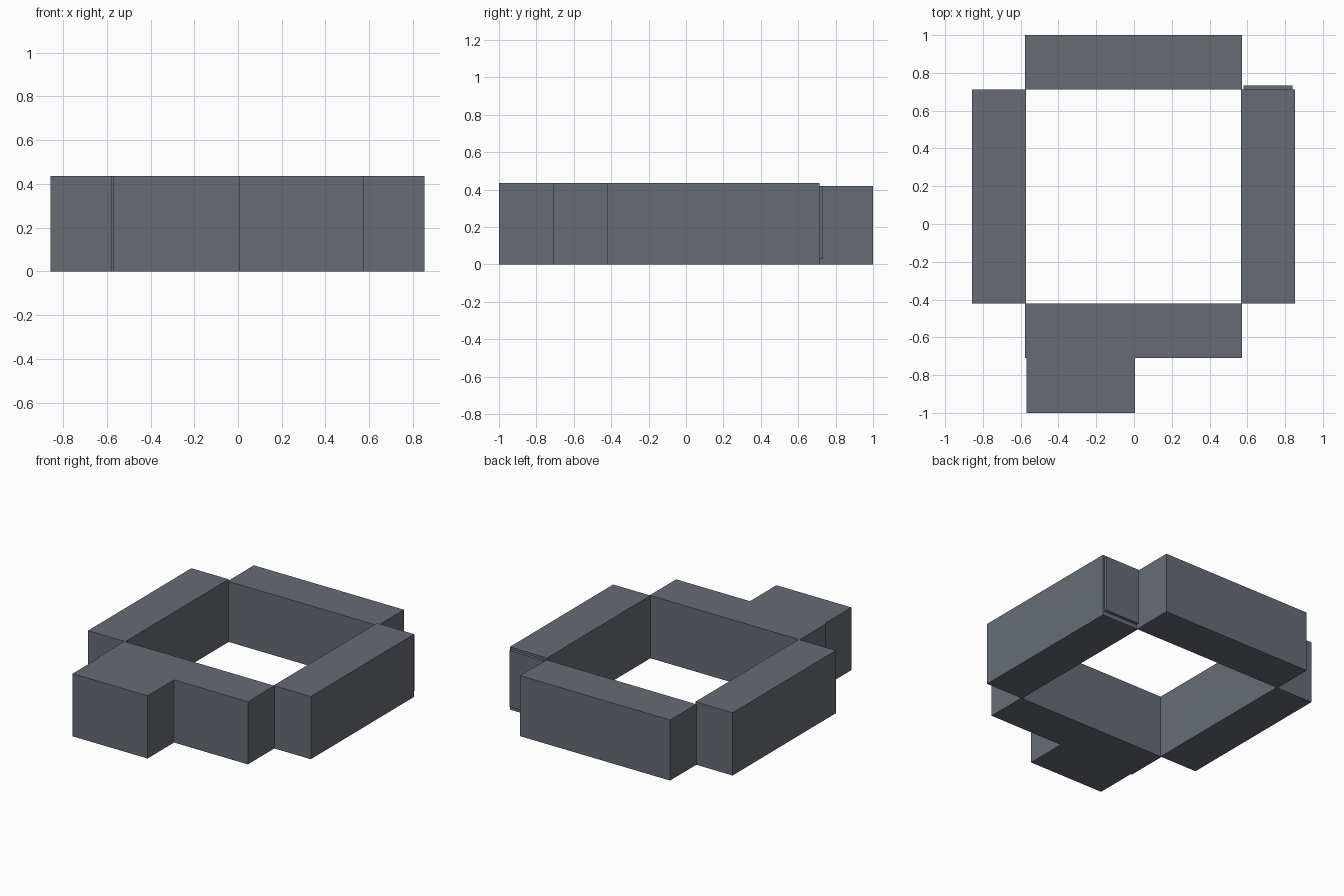
import bpy
import bmesh

cube = bpy.data.objects.get("Cube")
if cube:
    bpy.data.objects.remove(cube, do_unlink=True)

slate = bpy.data.materials.new("slate_grey")
slate.use_nodes = True
colour = (0.135, 0.15, 0.175, 1)
slate.diffuse_color = colour
slate.node_tree.nodes["Principled BSDF"].inputs["Base Color"].default_value = colour

HEIGHT = 0.435


def prism(name, outline, bottom, top):
    """Extrude a floor-plan outline between two heights."""
    bm = bmesh.new()
    base = bm.faces.new([bm.verts.new((x, y, bottom)) for x, y in outline])
    grown = bmesh.ops.extrude_face_region(bm, geom=[base], use_keep_orig=True)
    raised = [v for v in grown["geom"] if isinstance(v, bmesh.types.BMVert)]
    bmesh.ops.translate(bm, verts=raised, vec=(0, 0, top - bottom))
    bmesh.ops.recalc_face_normals(bm, faces=bm.faces[:])
    mesh = bpy.data.meshes.new(name)
    bm.to_mesh(mesh)
    bm.free()
    mesh.materials.append(slate)
    obj = bpy.data.objects.new(name, mesh)
    bpy.context.collection.objects.link(obj)
    return obj


def block(name, x0, x1, y0, y1, bottom=0, top=HEIGHT):
    return prism(name, [(x0, y0), (x1, y0), (x1, y1), (x0, y1)], bottom, top)


# Side wings
block("left_wing", 0.567, 0.853, -0.42, 0.713)
block("right_wing", -0.857, -0.571, -0.42, 0.713)

# Slightly lower back wing
block("back_wing", -0.578, 0.573, 0.713, 1.0, top=0.42)

# Front wing with its projecting entrance block
prism("front_wing", [(-0.578, -0.42), (-0.578, -0.71), (-0.569, -0.71),
                     (-0.569, -1.0), (0.006, -1.0), (0.006, -0.71),
                     (0.573, -0.71), (0.573, -0.42)], 0, HEIGHT)

# Thin panel on the back end of the left wing
block("end_panel", 0.58, 0.84, 0.71, 0.733, bottom=0.03, top=0.42)
